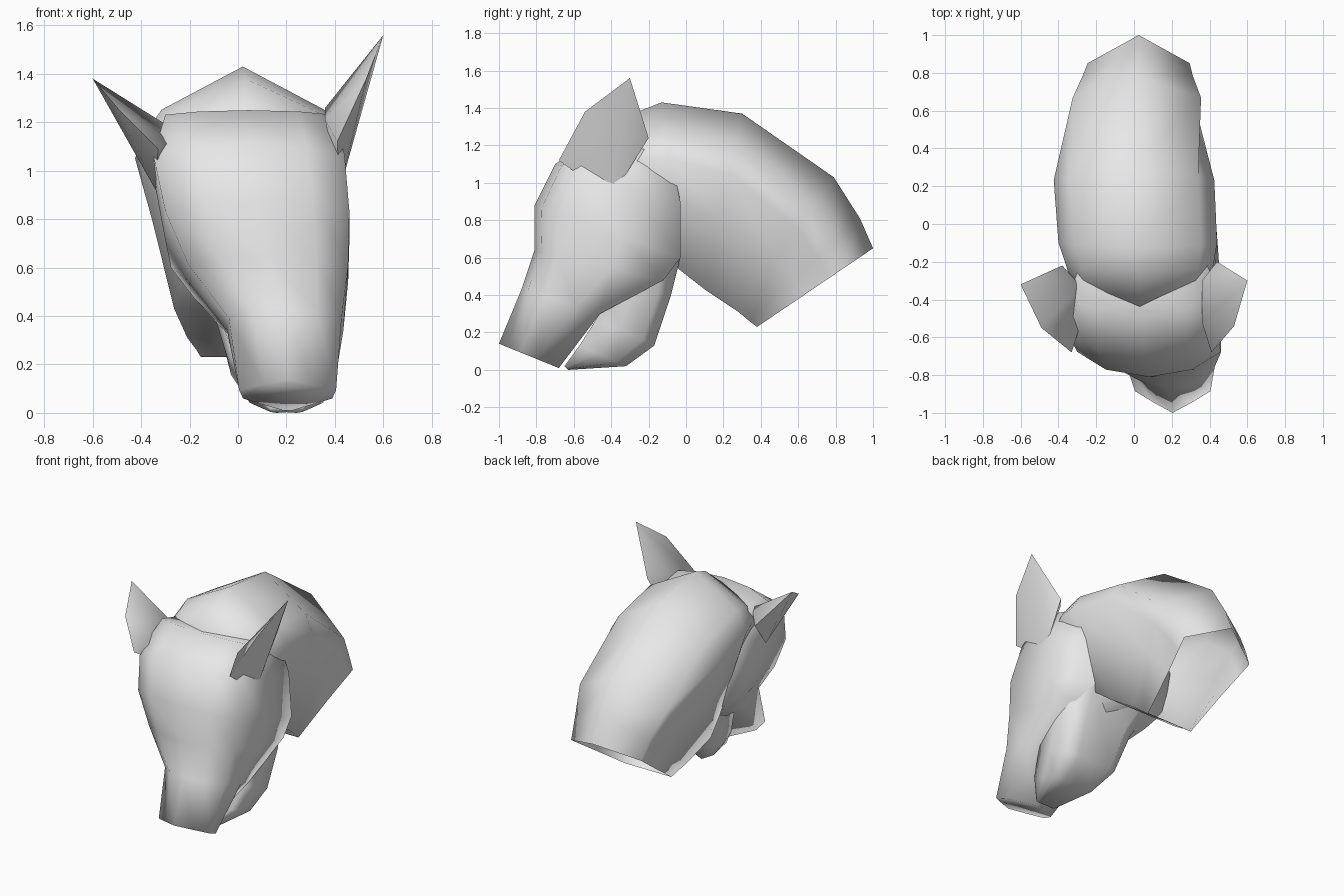
import bpy, bmesh, math
from mathutils import Vector

if "Cube" in bpy.data.objects:
    bpy.data.objects.remove(bpy.data.objects["Cube"], do_unlink=True)

grey = bpy.data.materials.new("plain_grey")
grey.use_nodes = True
grey.diffuse_color = (0.8, 0.8, 0.8, 1)
grey.node_tree.nodes["Principled BSDF"].inputs["Base Color"].default_value = (0.8, 0.8, 0.8, 1)


def finish(name, bm):
    bmesh.ops.recalc_face_normals(bm, faces=bm.faces)
    mesh = bpy.data.meshes.new(name)
    bm.to_mesh(mesh)
    bm.free()
    mesh.materials.append(grey)
    obj = bpy.data.objects.new(name, mesh)
    bpy.context.collection.objects.link(obj)
    bpy.ops.object.select_all(action='DESELECT')
    obj.select_set(True)
    bpy.context.view_layer.objects.active = obj
    bpy.ops.object.shade_smooth_by_angle(angle=math.radians(100))


def loft(name, rings, cap_end=False):
    """Ring: outline, centre x, half width, front/top (y, z), back/bottom (y, z).
    Outline: (position from front to back, share of half width)."""
    bm = bmesh.new()
    loops = []
    for outline, cx, w, front, back in rings:
        a, b = Vector((cx, *front)), Vector((cx, *back))
        right = [a.lerp(b, t) + Vector((w * s, 0, 0)) for t, s in outline]
        left = [a.lerp(b, t) - Vector((w * s, 0, 0)) for t, s in reversed(outline) if s]
        loops.append([bm.verts.new(p) for p in right + left])
    n = len(loops[0])
    for p, q in zip(loops, loops[1:]):
        for i in range(n):
            j = (i + 1) % n
            bm.faces.new((p[i], p[j], q[j], q[i]))
    bm.faces.new(loops[0])
    if cap_end:
        bm.faces.new(loops[-1])
    finish(name, bm)


def hull(name, points):
    bm = bmesh.new()
    verts = [bm.verts.new(p) for p in points]
    bmesh.ops.convex_hull(bm, input=verts)
    finish(name, bm)


# Neck: peaked crest, narrow underside, open at the cut end
crest = [(0, 0), (0.2, 0.8), (0.34, 1), (0.6, 0.84), (1, 0.62)]
rear = [(0, 0), (0.24, 1), (0.38, 0.93), (0.6, 0.82), (1, 0.66)]
loft("neck", [
    (crest, 0.03, 0.33, (-0.46, 1.22), (-0.30, 0.75)),
    (crest, 0.03, 0.39, (-0.26, 1.38), (-0.14, 0.66)),
    (crest, 0.02, 0.42, (-0.13, 1.43), (-0.04, 0.54)),
    (crest, 0.0, 0.425, (0.30, 1.37), (0.10, 0.43)),
    (rear, 0.015, 0.34, (0.79, 1.03), (0.28, 0.31)),
    (rear, 0.02, 0.29, (0.93, 0.81), (0.34, 0.26)),
    (rear, 0.025, 0.27, (1.0, 0.65), (0.38, 0.23)),
])

# Skull and muzzle: broad flat face, turned a little toward its left
flat = [(0, 0), (0.05, 0.6), (0.17, 1), (0.6, 1), (1, 0.94)]
snout = [(0, 0), (0.08, 0.55), (0.3, 0.97), (0.7, 1), (1, 0.9)]
nose = [(0, 0), (0.17, 0.5), (0.36, 1), (0.62, 0.92), (1, 0.1)]
loft("head", [
    (flat, 0.045, 0.345, (-0.48, 1.25), (-0.08, 1.14)),
    (flat, 0.045, 0.395, (-0.70, 1.10), (-0.03, 0.90)),
    (flat, 0.08, 0.38, (-0.81, 0.88), (-0.03, 0.60)),
    (flat, 0.125, 0.33, (-0.81, 0.64), (-0.12, 0.48)),
    (snout, 0.195, 0.24, (-0.88, 0.43), (-0.46, 0.30)),
    (nose, 0.205, 0.20, (-1.0, 0.14), (-0.68, 0.01)),
], cap_end=True)

# Lower jaw, with a groove along the underside
cheek = [(0, 0.95), (0.4, 1), (0.8, 0.95), (1, 0.6), (0.86, 0)]
loft("jaw", [
    (cheek, 0.07, 0.35, (-0.60, 0.78), (0.01, 0.83)),
    (cheek, 0.11, 0.32, (-0.50, 0.62), (-0.04, 0.56)),
    (cheek, 0.16, 0.265, (-0.42, 0.44), (-0.08, 0.40)),
    (cheek, 0.18, 0.22, (-0.48, 0.27), (-0.17, 0.13)),
    (cheek, 0.20, 0.16, (-0.57, 0.13), (-0.32, 0.02)),
    (cheek, 0.20, 0.07, (-0.65, 0.02), (-0.63, 0.0)),
], cap_end=True)

# Ears: tip, outer edge, brow, cheek, rear base, two inner base points
hull("left_ear", [(0.60, -0.30, 1.56), (0.53, -0.54, 1.38), (0.41, -0.68, 1.12),
                  (0.42, -0.40, 0.92), (0.44, -0.20, 1.24),
                  (0.36, -0.52, 1.21), (0.36, -0.30, 1.26)])
hull("right_ear", [(-0.60, -0.32, 1.38), (-0.49, -0.55, 1.25), (-0.33, -0.68, 1.09),
                   (-0.34, -0.40, 0.92), (-0.38, -0.22, 1.12),
                   (-0.28, -0.52, 1.12), (-0.28, -0.33, 1.18)])
